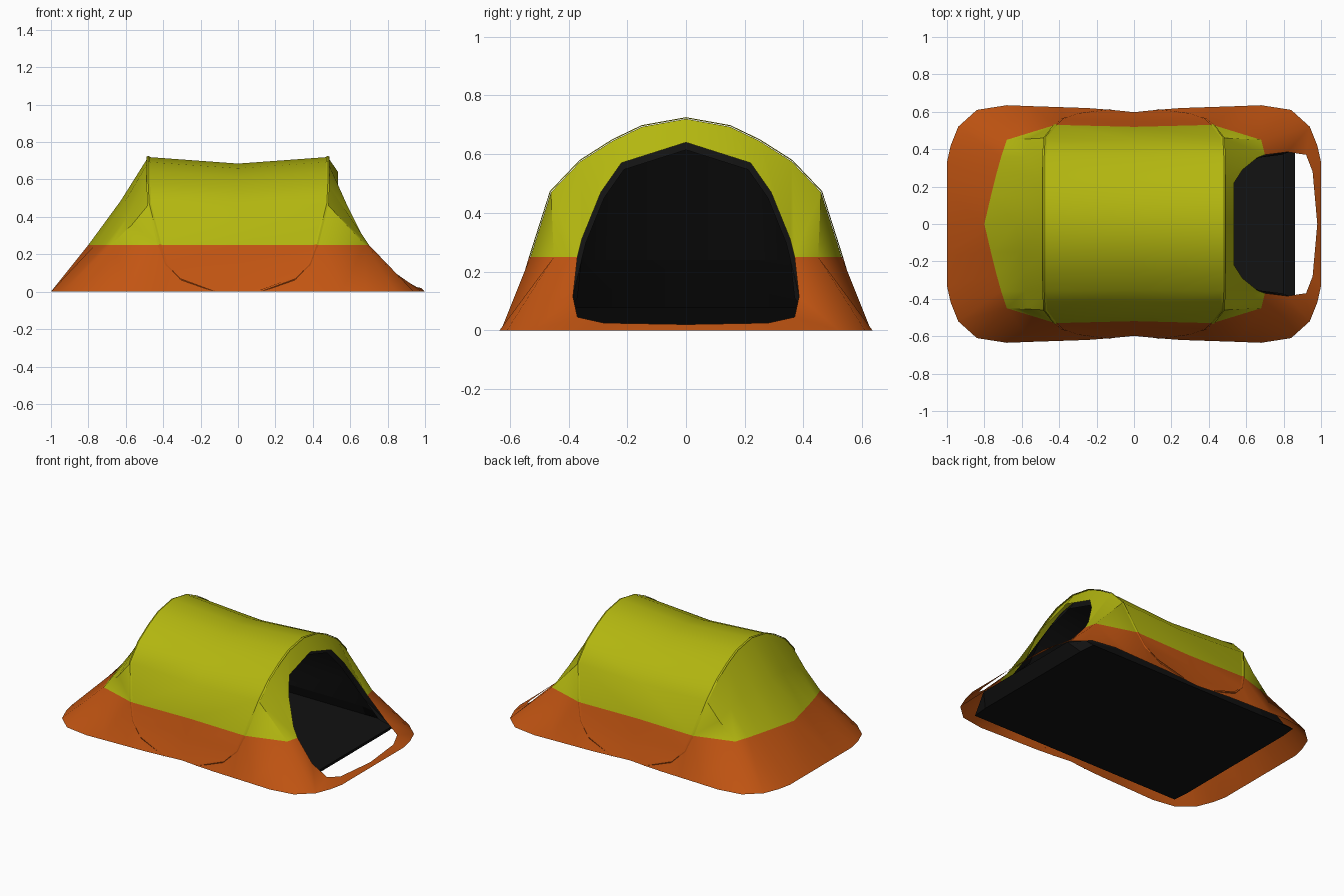
import bpy, bmesh
from mathutils import Vector
from math import radians

if "Cube" in bpy.data.objects:
    bpy.data.objects.remove(bpy.data.objects["Cube"])


def material(name, rgb):
    m = bpy.data.materials.new(name)
    m.diffuse_color = (*rgb, 1)
    m.use_nodes = True
    m.node_tree.nodes["Principled BSDF"].inputs["Base Color"].default_value = m.diffuse_color
    return m


LIME = material("lime_fabric", (0.45, 0.47, 0.005))
ORANGE = material("orange_fabric", (0.54, 0.09, 0.006))
BLACK = material("black_fabric", (0.006, 0.006, 0.006))


def strip(bm, a, b):
    """Skin two point rows, on both sides of the y = 0 plane."""
    for s in (1, -1):
        for i in range(len(a) - 1):
            quad = []
            for p in (a[i], a[i + 1], b[i + 1], b[i]):
                q = Vector((p[0], p[1] * s, p[2]))
                if all((q - o).length > 1e-5 for o in quad):
                    quad.append(q)
            if len(quad) > 2:
                bm.faces.new([bm.verts.new(q) for q in quad])


def finish(bm, name, mats, split=None, smooth=True):
    bmesh.ops.remove_doubles(bm, verts=bm.verts, dist=1e-4)
    bmesh.ops.recalc_face_normals(bm, faces=bm.faces)
    for f in bm.faces:
        if split and f.calc_center_median().z < split:
            f.material_index = 1
    me = bpy.data.meshes.new(name)
    bm.to_mesh(me)
    bm.free()
    ob = bpy.data.objects.new(name, me)
    bpy.context.collection.objects.link(ob)
    for m in mats:
        me.materials.append(m)
    if smooth:
        bpy.ops.object.select_all(action='DESELECT')
        ob.select_set(True)
        bpy.context.view_layer.objects.active = ob
        bpy.ops.object.shade_smooth_by_angle(angle=radians(30))
    return ob


def flip(row):
    return [(-x, y, z) for x, y, z in row]


def scaled(row, k=0.96):
    return [(x * k, y * k, z * k) for x, y, z in row]


# Key curves, half side only: pole arch, colour seam, doorway and hem
H = [(.48, 0, .72), (.48, .15, .693), (.48, .25, .645), (.48, .36, .575),
     (.475, .46, .47), (.42, .53, .25), (.385, .56, .15), (.31, .587, .07), (.12, .61, 0)]
M = [(.80, 0, .25), (.765, .15, .25), (.735, .27, .25), (.71, .36, .25), (.68, .45, .25)]
D = [(.535, 0, .64), (.535, .22, .57), (.58, .29, .47), (.66, .355, .31), (.70, .37, .25),
     (.82, .385, .115), (.92, .37, .045), (.955, .28, .025), (.98, 0, .02)]
G = [(x, y, 0) for x, y in [(1, 0), (1, .17), (1, .33), (.98, .42), (.94, .52), (.84, .61),
                            (.68, .635), (.55, .63), (.4, .625), (.25, .62), (.12, .61)]]
# Sagging middle arch of the tunnel
C = [(0, y * .98, z - .035 * max(0, z - .25) / .47) for x, y, z in H]
M4 = M[4]

# Rows of the closed end and the door end
back_mid = [tuple((a + b) / 2 - (.012 if i == 0 else 0) for i, (a, b) in enumerate(zip(p, q)))
            for p, q in zip(H[:5], M)]
door_top = (H[:5] + [H[4], H[5]], D[:5] + [M4, M4])

# Outer shell
bm = bmesh.new()
strip(bm, H, C)
strip(bm, C, flip(H))
strip(bm, flip(H[:5]), flip(back_mid))
strip(bm, flip(back_mid), flip(M))
strip(bm, flip([H[4], H[5]]), flip([back_mid[4], H[5]]))
strip(bm, flip([back_mid[4], H[5]]), flip([M4, H[5]]))
strip(bm, flip(M + [M4, M4] + H[5:]), flip(G))
strip(bm, *door_top)
strip(bm, [D[8], D[7], D[7], D[6], D[5], D[4], M4, M4, M4] + H[5:],
      G[:4] + [G[4], G[4], G[4]] + G[5:])
finish(bm, "outer_shell", [LIME, ORANGE], .25)

# Pole sleeves
dirs = [(1, 0)] * 5 + [(.97, -.2), (.85, -.5), (.5, -.85), (0, -1)]


def sleeve_row(off, k):
    return [(x + d[0] * off, y * k, max(0, z * k + d[1] * off))
            for (x, y, z), d in zip(H, dirs)]


for name, fn in (("door_pole_sleeve", lambda r: r), ("rear_pole_sleeve", flip)):
    bm = bmesh.new()
    inner, mid, outer = sleeve_row(-.01, 1.003), sleeve_row(0, 1.008), sleeve_row(.01, 1.003)
    strip(bm, fn(inner), fn(mid))
    strip(bm, fn(mid), fn(outer))
    finish(bm, name, [LIME, ORANGE], .25)

# Floor tub with a flared rim
rim = [(.86, 0, .078), (.86, .395, .078), (.78, .48, .078), (.55, .53, .078), (0, .53, .078)]
base = [(.80, 0, .01), (.80, .45, .01), (.79, .56, .01), (.55, .56, .01), (0, .56, .01)]
mid_line = [(x, 0, z) for x, y, z in base]
bm = bmesh.new()
for fn in (lambda r: r, flip):
    strip(bm, fn(rim), fn(base))
    strip(bm, fn(base), fn(mid_line))
finish(bm, "floor_tub", [BLACK], smooth=False)

# Inner tent, open at the door
h, c, m, d = (scaled(r) for r in (H[:6], C[:6], M, D))
bm = bmesh.new()
strip(bm, h, c)
strip(bm, c, flip(h))
strip(bm, flip(h), flip(m + [h[5]]))
strip(bm, [h[5], c[5]], rim[3:])
strip(bm, flip([m[0], m[3], m[4], h[5], c[5]]), flip(rim))
strip(bm, *(scaled(r) for r in door_top))
strip(bm, [d[5], d[4], m[4], h[5]], [rim[1], rim[1], rim[2], rim[3]])
finish(bm, "inner_tent", [BLACK])
